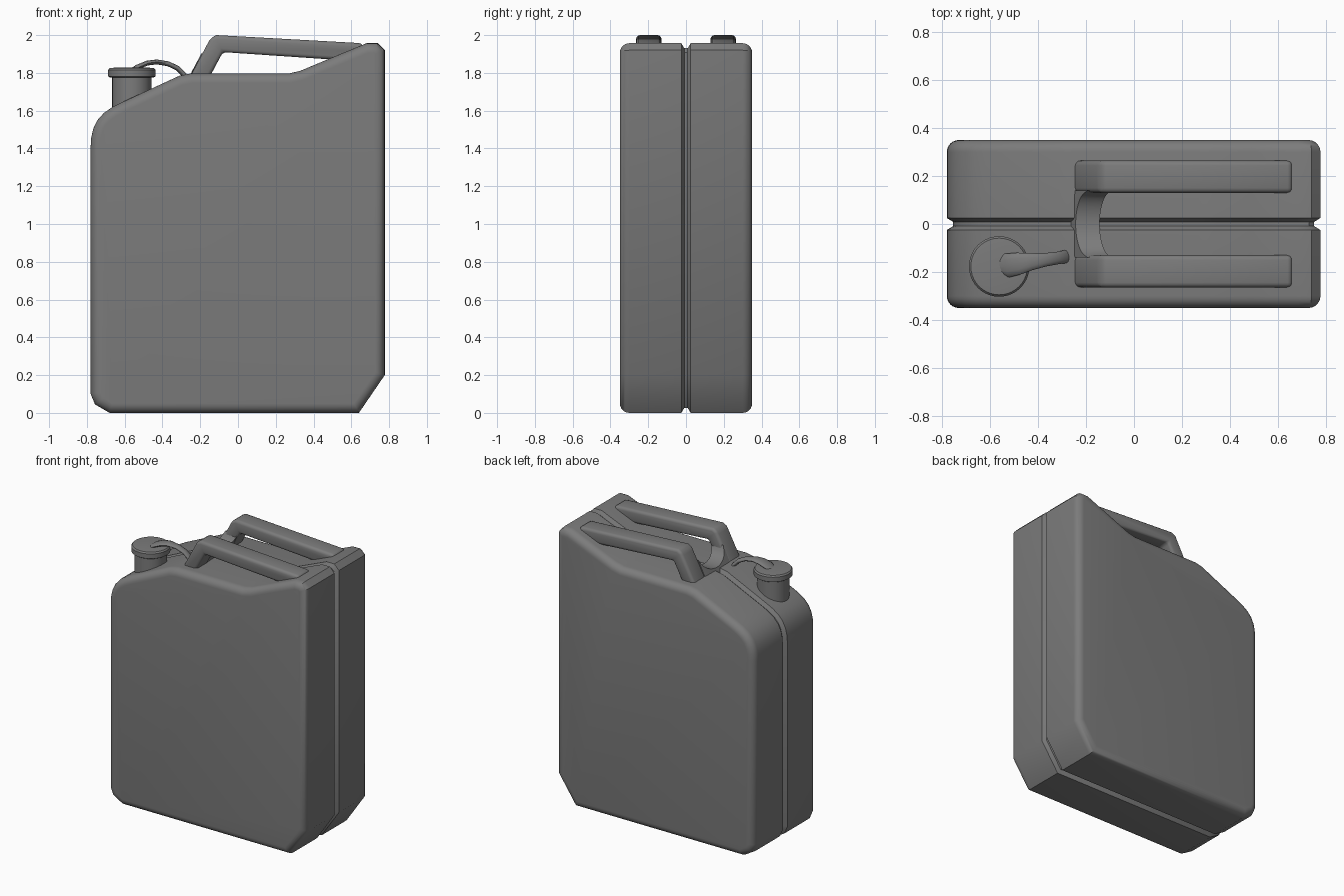
import bpy, bmesh, math
from mathutils import Vector

if "Cube" in bpy.data.objects:
    bpy.data.objects.remove(bpy.data.objects["Cube"])

# Dark grey plastic shared by all parts
dark = bpy.data.materials.new("dark_grey")
dark.diffuse_color = (0.2, 0.2, 0.2, 1)
dark.use_nodes = True
dark.node_tree.nodes["Principled BSDF"].inputs["Base Color"].default_value = dark.diffuse_color


def loft(name, rings, angle=35, bevel=0.0):
    """Skin closed rings of points, cap both ends, shade smooth by angle."""
    bm = bmesh.new()
    vs = [[bm.verts.new(p) for p in r] for r in rings]
    n = len(rings[0])
    for a, b in zip(vs, vs[1:]):
        for i in range(n):
            j = (i + 1) % n
            bm.faces.new((a[i], a[j], b[j], b[i]))
    bm.faces.new(vs[0][::-1])
    bm.faces.new(vs[-1])
    bmesh.ops.recalc_face_normals(bm, faces=bm.faces)
    me = bpy.data.meshes.new(name)
    bm.to_mesh(me)
    bm.free()
    me.materials.append(dark)
    ob = bpy.data.objects.new(name, me)
    bpy.context.collection.objects.link(ob)
    bpy.ops.object.select_all(action='DESELECT')
    ob.select_set(True)
    bpy.context.view_layer.objects.active = ob
    if bevel:
        m = ob.modifiers.new("round_edges", 'BEVEL')
        m.width, m.segments, m.limit_method = bevel, 3, 'ANGLE'
        bpy.ops.object.modifier_apply(modifier=m.name)
    bpy.ops.object.shade_smooth_by_angle(angle=math.radians(angle))
    return ob


def inset(pts, d):
    """Shrink a counter-clockwise outline by d."""
    out = []
    for i, p in enumerate(pts):
        p = Vector(p)
        e1 = (p - Vector(pts[i - 1])).normalized()
        e2 = (Vector(pts[(i + 1) % len(pts)]) - p).normalized()
        n1, n2 = Vector((-e1.y, e1.x)), Vector((-e2.y, e2.x))
        out.append(p + (n1 + n2) * d / (1 + n1.dot(n2)))
    return out


def lathe(name, x, y, profile, seg=40):
    return loft(name, [[(x + r * math.cos(2 * math.pi * i / seg),
                         y + r * math.sin(2 * math.pi * i / seg), z)
                        for i in range(seg)] for r, z in profile])


# Can body: side outline lofted across y, rounded rims and a central seam groove
outline = [(-0.78, 0.10), (-0.757, 0.045), (-0.68, 0.0), (0.64, 0.0), (0.777, 0.20),
           (0.777, 1.92), (0.74, 1.957), (0.68, 1.957), (0.49, 1.878), (0.33, 1.811),
           (0.27, 1.797), (-0.25, 1.797), (-0.31, 1.785), (-0.62, 1.642),
           (-0.665, 1.619), (-0.71, 1.588), (-0.744, 1.55), (-0.766, 1.505),
           (-0.777, 1.458), (-0.78, 1.41)]
R = 0.05
half = [(0.35 - R + R * math.cos(a), R * (1 - math.sin(a)))
        for a in (math.radians(15 * k) for k in range(7))]
half += [(0.025, 0.0), (0.009, 0.026)]
stations = [(-y, d) for y, d in half] + half[::-1]
loft("can_body", [[(p.x, y, p.y) for p in inset(outline, d)] for y, d in stations])

# Twin carrying handles
grip = [(-0.27, 1.75), (-0.145, 1.985), (-0.115, 2.0), (0.66, 1.957), (0.66, 1.90),
        (0.54, 1.868), (-0.08, 1.91), (-0.165, 1.75)]
for side, name in ((-1, "front_handle"), (1, "back_handle")):
    loft(name, [[(x, side * 0.197 + w, z) for x, z in grip] for w in (-0.067, 0.067)],
         bevel=0.02)

# Curved saddle joining the handle legs, leaning with them
rings = []
for k in range(17):
    y = -0.14 + 0.28 * k / 16
    top = 1.915 - 0.105 * math.sqrt(max(0, 1 - (y / 0.141) ** 2))
    lean = (top - 1.75) * 0.53
    rings.append([(-0.27, y, 1.75), (-0.275 + lean, y, top),
                  (-0.175 + lean, y, top), (-0.165, y, 1.75)])
loft("handle_saddle", rings)

# Spout neck and cap
cx, cy = -0.562, -0.177
lathe("spout_neck", cx, cy, [(0.104, 1.56), (0.104, 1.79)])
lathe("spout_cap", cx, cy, [(0.115, 1.775), (0.126, 1.782), (0.126, 1.815),
                            (0.118, 1.825), (0.09, 1.828)])

# Cap strap: tapering flattened arch from cap to handle foot (x, y, z, half width)
path = [(-0.56, -0.18, 1.812, 0.03), (-0.53, -0.173, 1.832, 0.05),
        (-0.48, -0.165, 1.852, 0.046), (-0.43, -0.157, 1.858, 0.036),
        (-0.37, -0.149, 1.848, 0.028), (-0.32, -0.142, 1.825, 0.026),
        (-0.285, -0.136, 1.79, 0.027), (-0.265, -0.133, 1.76, 0.028)]
rings = []
for i, (x, y, z, w) in enumerate(path):
    a, b = path[max(i - 1, 0)], path[min(i + 1, len(path) - 1)]
    t = Vector([b[k] - a[k] for k in range(3)]).normalized()
    across = t.cross(Vector((0, 0, 1))).normalized()
    up = across.cross(t)
    rings.append([Vector((x, y, z)) + across * w * math.cos(q) + up * 0.013 * math.sin(q)
                  for q in (2 * math.pi * k / 12 for k in range(12))])
loft("cap_strap", rings, angle=60)
